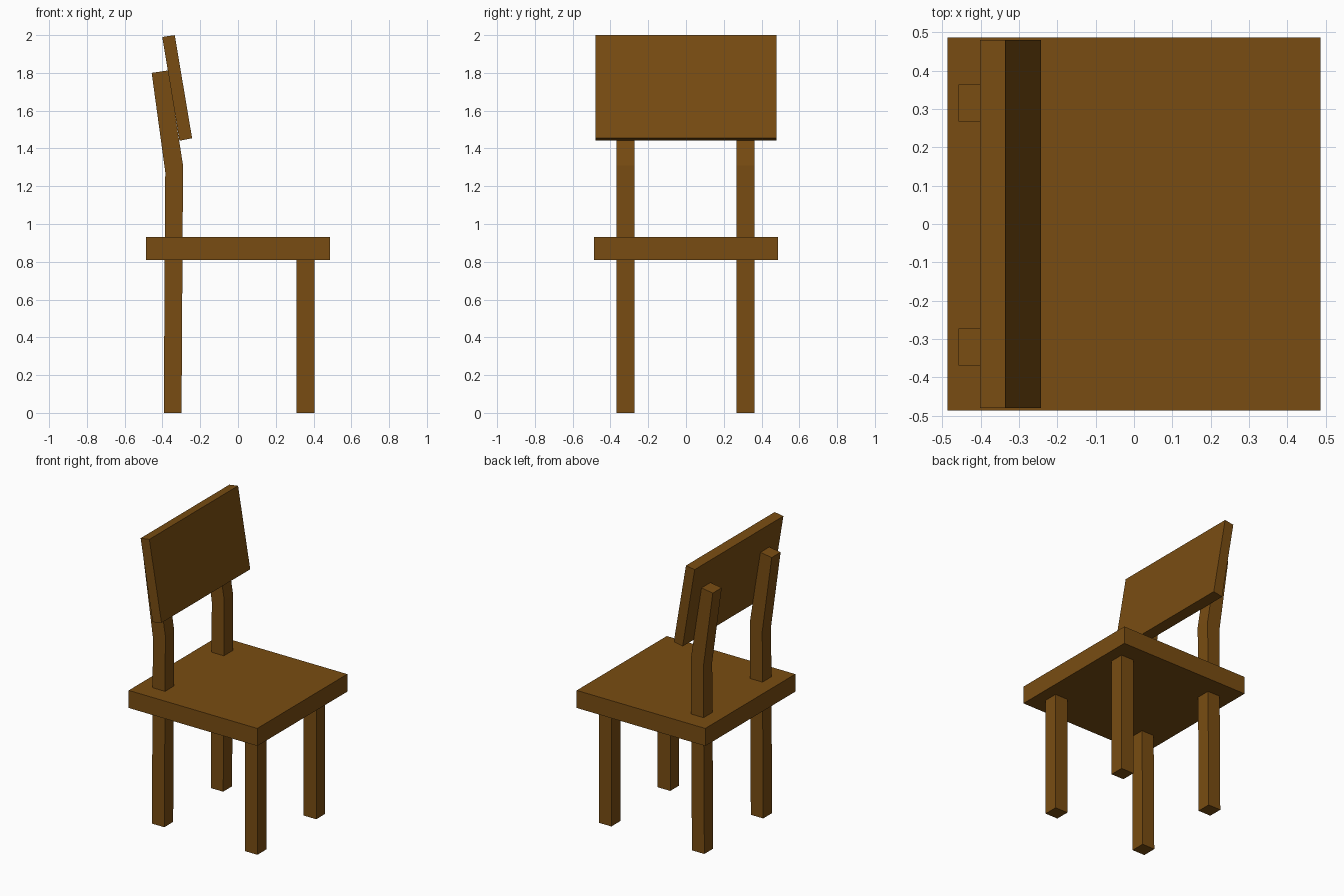
import bpy, bmesh

if "Cube" in bpy.data.objects:
    bpy.data.objects.remove(bpy.data.objects["Cube"])

wood = bpy.data.materials.new("brown_wood")
wood.diffuse_color = (0.19, 0.073, 0.006, 1)
wood.use_nodes = True
wood.node_tree.nodes["Principled BSDF"].inputs["Base Color"].default_value = wood.diffuse_color


def extrude_profile(name, profile, y0, y1):
    """Side profile of (x, z) points extruded from y0 to y1."""
    bm = bmesh.new()
    face = bm.faces.new([bm.verts.new((x, y0, z)) for x, z in profile])
    ext = bmesh.ops.extrude_face_region(bm, geom=[face], use_keep_orig=True)
    verts = [g for g in ext["geom"] if isinstance(g, bmesh.types.BMVert)]
    bmesh.ops.translate(bm, verts=verts, vec=(0, y1 - y0, 0))
    bmesh.ops.recalc_face_normals(bm, faces=bm.faces)
    mesh = bpy.data.meshes.new(name)
    bm.to_mesh(mesh)
    bm.free()
    mesh.materials.append(wood)
    obj = bpy.data.objects.new(name, mesh)
    bpy.context.collection.objects.link(obj)
    return obj


# Seat slab
extrude_profile("seat", [(-0.486, 0.81), (0.486, 0.81), (0.486, 0.93), (-0.486, 0.93)],
                -0.486, 0.486)

# Front legs are straight; back legs run through the seat and bend backwards
front_profile = [(0.31, 0), (0.405, 0), (0.405, 0.81), (0.31, 0.81)]
back_profile = [(-0.393, 0), (-0.299, 0), (-0.291, 1.31),
                (-0.370, 1.813), (-0.457, 1.80), (-0.385, 1.275)]
for side, y in (("right", -0.321), ("left", 0.315)):
    extrude_profile("front_leg_" + side, front_profile, y - 0.048, y + 0.048)
    extrude_profile("back_leg_" + side, back_profile, y - 0.048, y + 0.048)

# Tilted backrest panel resting on the front of the back legs
extrude_profile("backrest", [(-0.310, 1.441), (-0.243, 1.454), (-0.335, 2.0), (-0.401, 1.99)],
                -0.479, 0.479)
